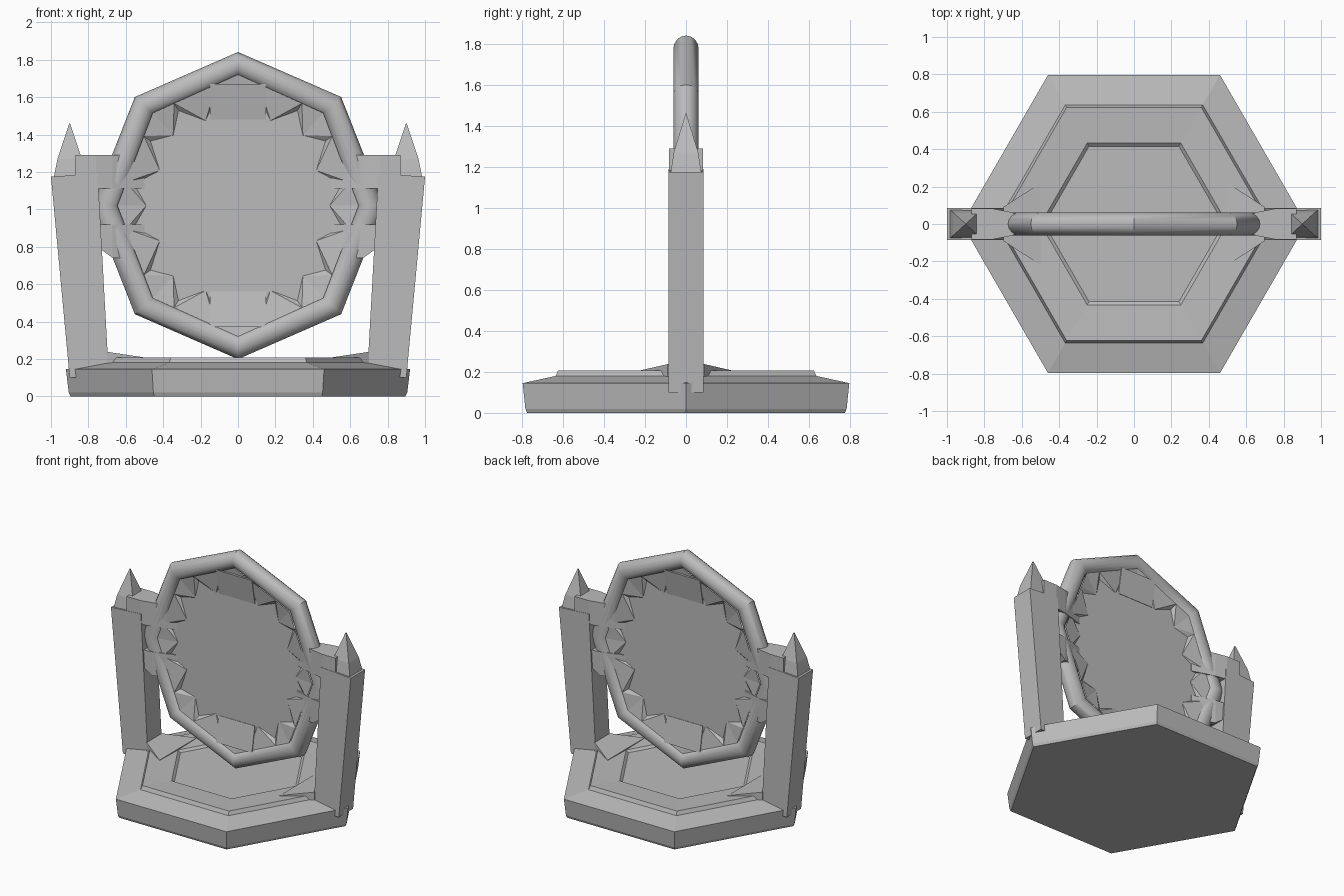
import bpy, bmesh
from math import sin, cos, pi, radians

cube = bpy.data.objects.get("Cube")
if cube:
    bpy.data.objects.remove(cube, do_unlink=True)

stone = bpy.data.materials.new("grey stone")
stone.use_nodes = True
GREY = (0.5, 0.5, 0.5, 1)
stone.diffuse_color = GREY
stone.node_tree.nodes["Principled BSDF"].inputs["Base Color"].default_value = GREY


def finish(name, bm, smooth=None):
    bmesh.ops.recalc_face_normals(bm, faces=bm.faces)
    mesh = bpy.data.meshes.new(name)
    bm.to_mesh(mesh)
    bm.free()
    mesh.materials.append(stone)
    obj = bpy.data.objects.new(name, mesh)
    bpy.context.collection.objects.link(obj)
    if smooth:
        bpy.ops.object.select_all(action='DESELECT')
        obj.select_set(True)
        bpy.context.view_layer.objects.active = obj
        bpy.ops.object.shade_smooth_by_angle(angle=radians(smooth))
    return obj


def loft(name, sections, closed=False, smooth=None):
    """Skin a list of equal-sized point loops, capped unless closed."""
    bm = bmesh.new()
    loops = [[bm.verts.new(p) for p in s] for s in sections]
    pairs = list(zip(loops, loops[1:]))
    if closed:
        pairs.append((loops[-1], loops[0]))
    else:
        bm.faces.new(loops[0])
        bm.faces.new(loops[-1])
    for a, b in pairs:
        for i in range(len(a)):
            j = (i + 1) % len(a)
            bm.faces.new((a[i], a[j], b[j], b[i]))
    return finish(name, bm, smooth)


def hexagon(r, z):
    return [(r * cos(k * pi / 3), r * sin(k * pi / 3), z) for k in range(6)]


def rect_xy(x0, x1, y, z0, z1):
    """Horizontal rectangle, z0 at the x0 side and z1 at the x1 side."""
    return [(x0, -y, z0), (x1, -y, z1), (x1, y, z1), (x0, y, z0)]


def rect_yz(x, y, z0, z1):
    return [(x, -y, z0), (x, y, z0), (x, y, z1), (x, -y, z1)]


# Hexagonal base: sloped rim, raised plate, shallow central recess
loft("base", [hexagon(r, z) for r, z in (
    (0.895, 0), (0.905, 0.02), (0.92, 0.145), (0.735, 0.18),
    (0.72, 0.208), (0.5, 0.2), (0.48, 0.185))])

# Octagonal tube frame
CZ = 1.02


def octagon(x_radius, z_radius, t):
    """Point at parameter t (0..8) along an octagon outline."""
    k, f = int(t), t - int(t)
    a, b = k * pi / 4, (k + 1) * pi / 4
    return (x_radius * (sin(a) * (1 - f) + sin(b) * f),
            CZ + z_radius * (cos(a) * (1 - f) + cos(b) * f))


tube = []
for k in range(8):
    section = []
    for i in range(16):
        a = 2 * pi * i / 16
        x, z = octagon(0.708 + 0.072 * cos(a), 0.755 + 0.066 * cos(a), k)
        section.append((x, 0.062 * sin(a), z))
    tube.append(section)
loft("mirror_frame", tube, closed=True, smooth=35)

# Thin mirror panel with a jagged faceted border on both faces
COUNT = 32
bm = bmesh.new()
for side in (-1, 1):
    outer, inner = [], []
    for i in range(COUNT):
        t = i * 8 / COUNT
        x, z = octagon(0.645, 0.7, t)
        outer.append(bm.verts.new((x, side * 0.04, z)))
        reach = 0.93 if i % 2 else 0.76
        x, z = octagon(0.645 * reach, 0.7 * reach, t)
        inner.append(bm.verts.new((x, side * 0.012, z)))
    bm.faces.new(inner)
    for i in range(COUNT):
        j = (i + 1) % COUNT
        if i % 2:
            bm.faces.new((outer[i], outer[j], inner[j]))
            bm.faces.new((outer[i], inner[j], inner[i]))
        else:
            bm.faces.new((outer[i], outer[j], inner[i]))
            bm.faces.new((outer[j], inner[j], inner[i]))
finish("mirror_panel", bm)

for s, label in ((-1, "right"), (1, "left")):
    # Leaning square post
    loft(label + "_post", [
        rect_xy(s * 0.69, s * 0.9, 0.085, 0.1, 0.1),
        rect_xy(s * 0.75, s * 1.0, 0.085, 1.19, 1.175)])

    # Flared foot where the post meets the plate
    loft(label + "_post_foot", [
        rect_yz(s * 0.5, 0.22, 0.17, 0.208),
        rect_yz(s * 0.7, 0.09, 0.17, 0.238)])

    # Pointed finial
    loft(label + "_finial", [
        rect_xy(s * 0.8, s * 0.985, 0.075, 1.17, 1.17),
        rect_xy(s * 0.835, s * 0.965, 0.06, 1.27, 1.27),
        rect_xy(s * 0.898, s * 0.902, 0.002, 1.46, 1.46)])

    # Upper and lower brackets, thinning to a wedge over the panel
    loft(label + "_upper_bracket", [
        rect_yz(s * 0.5, 0.015, 1.11, 1.29),
        rect_yz(s * 0.67, 0.066, 1.11, 1.29),
        rect_yz(s * 0.76, 0.083, 1.11, 1.29),
        rect_yz(s * 0.87, 0.083, 1.11, 1.29)])
    loft(label + "_lower_bracket", [
        rect_yz(s * 0.5, 0.015, 0.74, 0.92),
        rect_yz(s * 0.67, 0.066, 0.74, 0.92),
        rect_yz(s * 0.78, 0.08, 0.82, 0.92)])

# Blocky wedges at the top and bottom of the panel
for name, tip, root in (("top_wedge", 1.48, 1.67), ("bottom_wedge", 0.56, 0.37)):
    loft(name, [
        [(-0.15, -y, z), (0.15, -y, z), (0.15, y, z), (-0.15, y, z)]
        for y, z in ((0.015, tip), (0.05, root))])
